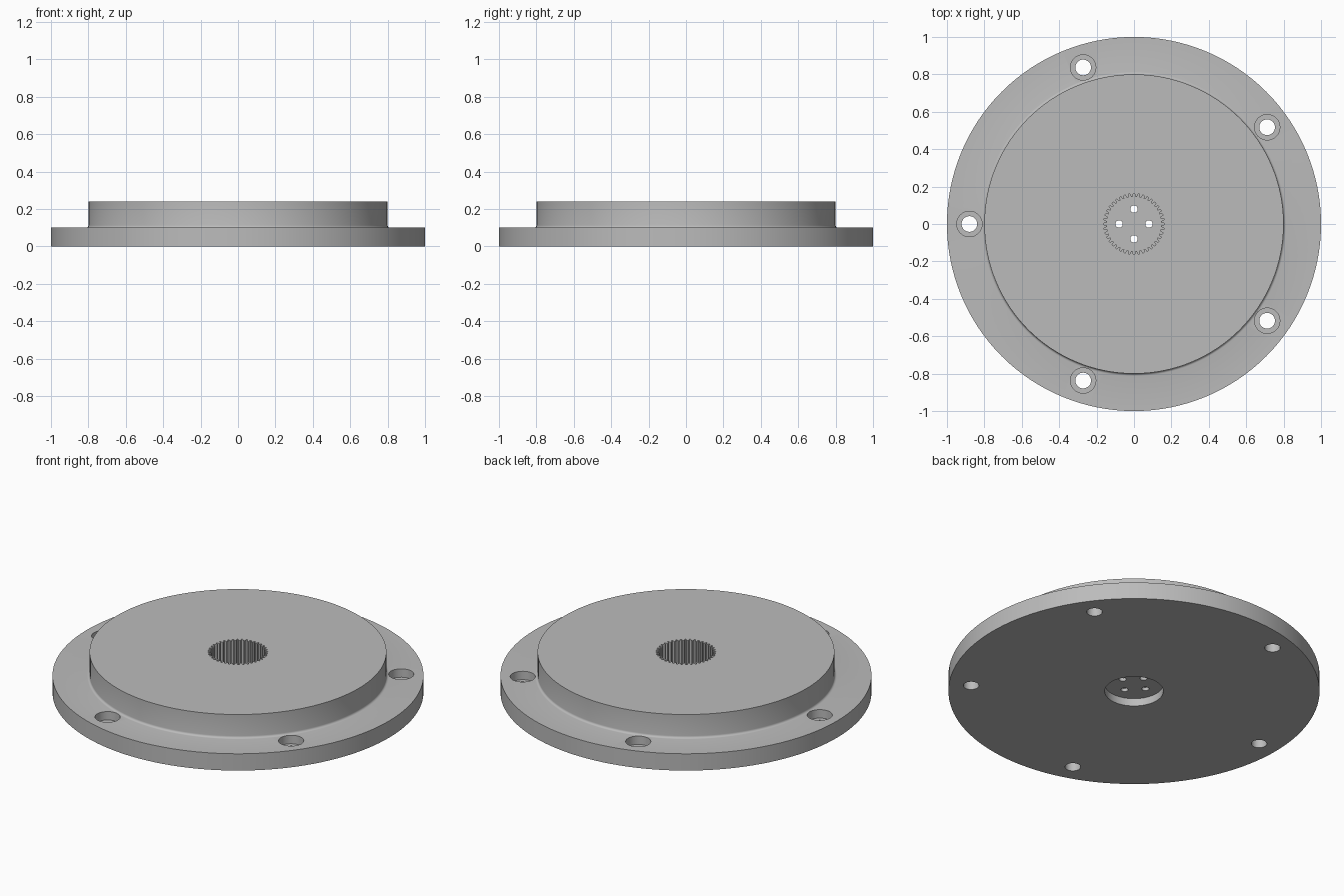
import bpy, bmesh
from math import sin, cos, pi, radians

cube = bpy.data.objects.get("Cube")
if cube:
    bpy.data.objects.remove(cube)

grey = bpy.data.materials.new("plain_grey")
grey.use_nodes = True
colour = (0.5, 0.5, 0.5, 1)
grey.diffuse_color = colour
grey.node_tree.nodes["Principled BSDF"].inputs["Base Color"].default_value = colour


def make_object(name, bm):
    bmesh.ops.recalc_face_normals(bm, faces=bm.faces)
    mesh = bpy.data.meshes.new(name)
    bm.to_mesh(mesh)
    bm.free()
    mesh.materials.append(grey)
    obj = bpy.data.objects.new(name, mesh)
    bpy.context.collection.objects.link(obj)
    return obj


def lathe(name, profile, sides):
    """Solid of revolution from (radius, height) points, capped at both ends."""
    bm = bmesh.new()
    rings = [[bm.verts.new((r * cos(2 * pi * i / sides), r * sin(2 * pi * i / sides), z))
              for i in range(sides)] for r, z in profile]
    for low, high in zip(rings, rings[1:]):
        for i in range(sides):
            j = (i + 1) % sides
            bm.faces.new((low[i], low[j], high[j], high[i]))
    bm.faces.new(rings[0][::-1])
    bm.faces.new(rings[-1])
    return make_object(name, bm)


def spline_cutter(name, teeth, root, tip, z0, z1):
    """Prism with trapezoid teeth around its rim."""
    bm = bmesh.new()
    outline = []
    for i in range(teeth):
        for step, r in ((-0.32, root), (-0.14, tip), (0.14, tip), (0.32, root)):
            a = 2 * pi * (i + step) / teeth
            outline.append(bm.verts.new((r * cos(a), r * sin(a), z0)))
    base = bm.faces.new(outline)
    top = bmesh.ops.extrude_face_region(bm, geom=[base])["geom"]
    bmesh.ops.translate(bm, vec=(0, 0, z1 - z0),
                        verts=[v for v in top if isinstance(v, bmesh.types.BMVert)])
    return make_object(name, bm)


# Flange and raised boss, joined by a small fillet
fillet = 0.013
profile = [(1, 0), (1, 0.1)]
for k in range(5):
    a = k / 4 * pi / 2
    profile.append((0.8 + fillet * (1 - sin(a)), 0.1 + fillet * (1 - cos(a))))
profile.append((0.8, 0.24))
flange = lathe("flange_disc", profile, 128)

# Splined centre socket and round recess underneath
cutters = [spline_cutter("socket_cutter", 40, 0.145, 0.162, 0.065, 0.3),
           lathe("recess_cutter", [(0.158, -0.1), (0.158, 0.045)], 64)]

# Four small holes through the socket floor
for i in range(4):
    pin = lathe("pin_hole_cutter", [(0.02, -0.1), (0.02, 0.2)], 16)
    pin.location = (0.08 * cos(i * pi / 2), 0.08 * sin(i * pi / 2), 0)
    cutters.append(pin)

# Five counterbored bolt holes
for i in range(5):
    a = radians(36 + 72 * i)
    bolt = lathe("bolt_hole_cutter",
                 [(0.042, -0.1), (0.042, 0.05), (0.068, 0.05), (0.068, 0.2)], 32)
    bolt.location = (0.88 * cos(a), 0.88 * sin(a), 0)
    cutters.append(bolt)

# Cut everything, then drop the helpers
for cutter in cutters:
    cutter.hide_render = True
    mod = flange.modifiers.new(cutter.name, 'BOOLEAN')
    mod.operation = 'DIFFERENCE'
    mod.solver = 'EXACT'
    mod.object = cutter
bpy.context.view_layer.update()
cut_mesh = bpy.data.meshes.new_from_object(
    flange.evaluated_get(bpy.context.evaluated_depsgraph_get()))
flange.modifiers.clear()
flange.data = cut_mesh
for cutter in cutters:
    bpy.data.objects.remove(cutter)

bpy.ops.object.select_all(action='DESELECT')
flange.select_set(True)
bpy.context.view_layer.objects.active = flange
bpy.ops.object.shade_smooth_by_angle(angle=radians(30))
